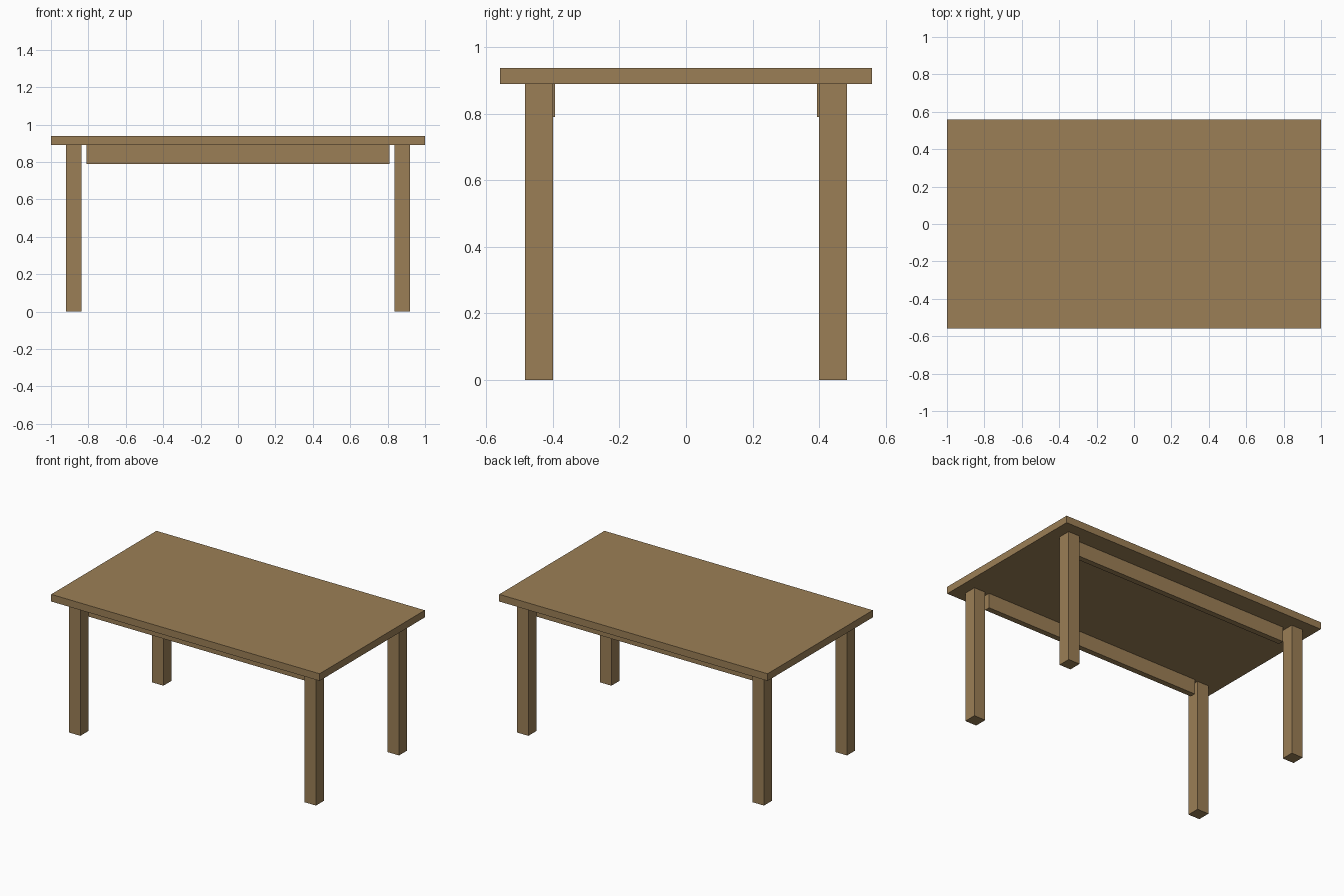
import bpy

# Remove the default cube
default = bpy.data.objects.get("Cube")
if default:
    bpy.data.objects.remove(default, do_unlink=True)

# Single wood colour
wood = bpy.data.materials.new("brown wood")
wood.use_nodes = True
colour = (0.33, 0.212, 0.093, 1.0)
wood.diffuse_color = colour
for node in wood.node_tree.nodes:
    if node.type == 'BSDF_PRINCIPLED':
        node.inputs["Base Color"].default_value = colour


def box(name, low, high):
    """Add a wooden box spanning two opposite corners."""
    centre = [(a + b) / 2 for a, b in zip(low, high)]
    size = [b - a for a, b in zip(low, high)]
    bpy.ops.mesh.primitive_cube_add(size=1, location=centre)
    obj = bpy.context.object
    obj.name = name
    obj.scale = size
    bpy.ops.object.transform_apply(location=False, rotation=False, scale=True)
    obj.data.materials.append(wood)
    return obj


TOP_Z, UNDER_Z = 0.938, 0.89
LEG = 0.085

# Table top
box("table_top", (-1, -0.56, UNDER_Z), (1, 0.56, TOP_Z))

for y_name, sy in (("front", -1), ("back", 1)):
    # Square legs, set in from the corners
    for x_name, sx in (("right", -1), ("left", 1)):
        cx, cy = sx * 0.878, sy * 0.442
        box(f"{y_name}_{x_name}_leg",
            (cx - LEG / 2, cy - LEG / 2, 0),
            (cx + LEG / 2, cy + LEG / 2, UNDER_Z))

    # Long rail under the top, stopping just short of the legs
    y = sy * 0.413
    box(f"{y_name}_rail", (-0.81, y - 0.019, 0.79), (0.81, y + 0.019, UNDER_Z))
